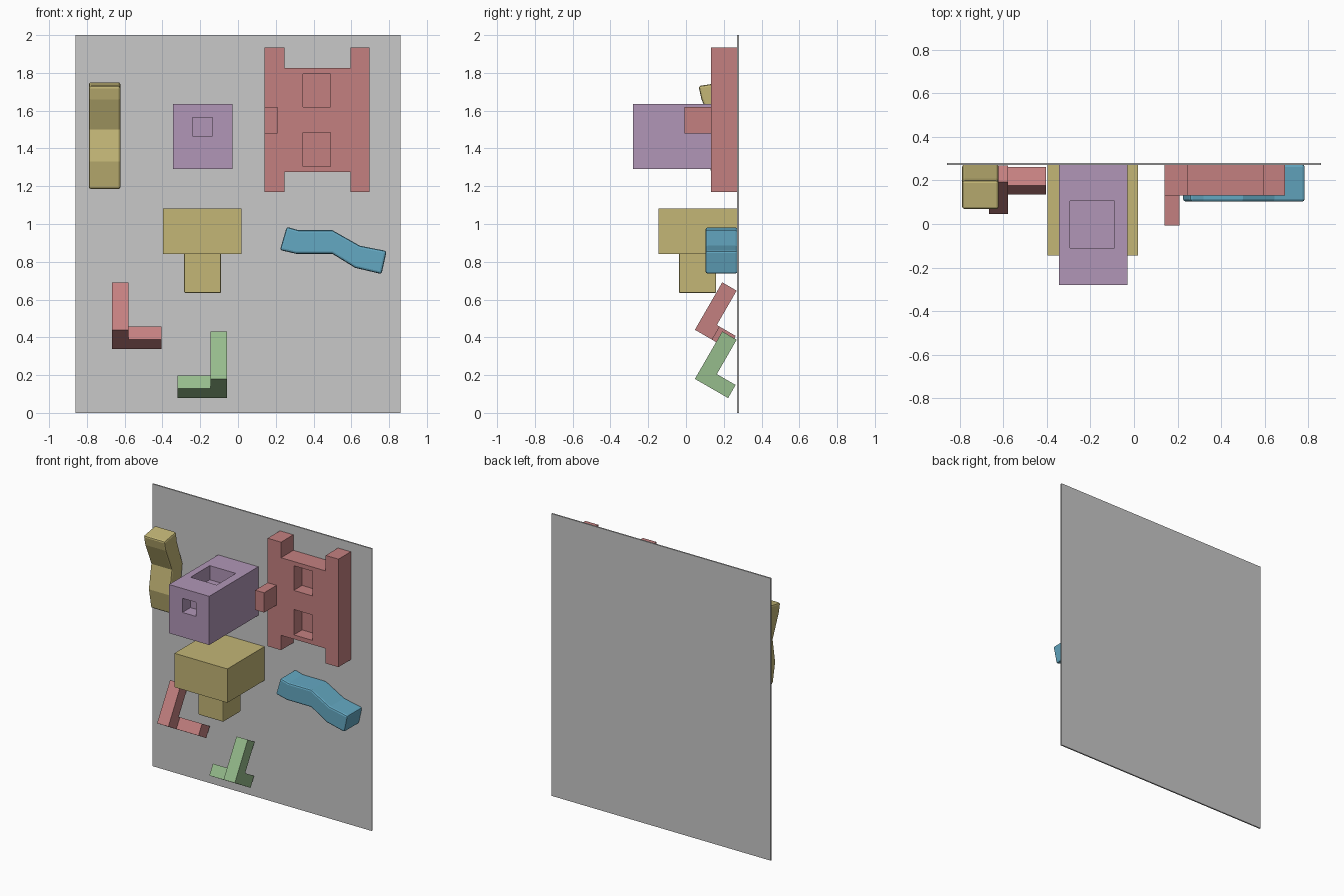
import bpy, bmesh, math

if "Cube" in bpy.data.objects:
    bpy.data.objects.remove(bpy.data.objects["Cube"])


def material(name, rgb):
    m = bpy.data.materials.new(name)
    lin = [(c / 255 / 12.92) if c < 10 else ((c / 255 + 0.055) / 1.055) ** 2.4 for c in rgb]
    m.diffuse_color = (*lin, 1)
    m.use_nodes = True
    m.node_tree.nodes["Principled BSDF"].inputs["Base Color"].default_value = m.diffuse_color
    return m


GREY = material("wall grey", (200, 200, 200))
RED = material("dusty red", (196, 128, 128))
PURPLE = material("soft purple", (177, 150, 183))
YELLOW = material("mustard", (195, 182, 118))
BLUE = material("sky blue", (100, 168, 194))
GREEN = material("leaf green", (150, 188, 140))


def finish(bm, name, mat):
    bmesh.ops.recalc_face_normals(bm, faces=bm.faces)
    me = bpy.data.meshes.new(name)
    bm.to_mesh(me)
    bm.free()
    me.materials.append(mat)
    ob = bpy.data.objects.new(name, me)
    bpy.context.collection.objects.link(ob)
    return ob


def box(name, x, y, z, mat):
    bm = bmesh.new()
    bmesh.ops.create_cube(bm, size=1)
    for v in bm.verts:
        v.co = [r[0] if c < 0 else r[1] for c, r in zip(v.co, (x, y, z))]
    return finish(bm, name, mat)


def prism(name, pts, place, a, b, mat):
    """Extrude a 2D outline between depths a and b; place maps (p, q, depth) to xyz."""
    bm = bmesh.new()
    lo = [bm.verts.new(place(p, q, a)) for p, q in pts]
    hi = [bm.verts.new(place(p, q, b)) for p, q in pts]
    n = len(pts)
    bm.faces.new(lo)
    bm.faces.new(hi)
    for i in range(n):
        bm.faces.new((lo[i], lo[(i + 1) % n], hi[(i + 1) % n], hi[i]))
    return finish(bm, name, mat)


def bevel(ob, width):
    m = ob.modifiers.new("rounded edges", 'BEVEL')
    m.width, m.segments, m.limit_method = width, 2, 'ANGLE'
    m.angle_limit = math.radians(50)


def cut(ob, cutter):
    m = ob.modifiers.new("pocket", 'BOOLEAN')
    m.operation, m.object, m.solver = 'DIFFERENCE', cutter, 'EXACT'
    cutter.hide_render = True
    cutter.hide_set(True)


BACK = 0.274  # holds stop just inside the wall panel

# Wall panel
box("wall_panel", (-0.86, 0.86), (0.27, 0.28), (0, 2), GREY)

# Red ladder-shaped hold with two pockets and a small side knob
frame = [(0.14, 1.17), (0.245, 1.17), (0.245, 1.275), (0.595, 1.275), (0.595, 1.17), (0.695, 1.17),
         (0.695, 1.935), (0.595, 1.935), (0.595, 1.825), (0.245, 1.825), (0.245, 1.935), (0.14, 1.935)]
ladder = prism("ladder_hold", frame, lambda p, q, d: (p, d, q), 0.132, BACK, RED)
for i, z in enumerate([(1.305, 1.485), (1.62, 1.795)]):
    cut(ladder, box(f"ladder_pocket_cutter_{i}", (0.345, 0.49), (0.0, 0.225), z, RED))
box("ladder_side_knob", (0.14, 0.21), (-0.007, 0.133), (1.48, 1.62), RED)

# Purple box hold with a top pocket and a front pocket
block = box("box_hold", (-0.345, -0.03), (-0.28, BACK), (1.29, 1.635), PURPLE)
cut(block, box("top_pocket_cutter", (-0.295, -0.09), (-0.11, 0.105), (1.535, 1.8), PURPLE))
cut(block, box("front_pocket_cutter", (-0.24, -0.135), (-0.4, -0.19), (1.465, 1.565), PURPLE))

# Yellow block hold with a stub below
box("block_hold", (-0.397, 0.018), (-0.145, BACK), (0.842, 1.082), YELLOW)
bevel(box("block_stub", (-0.285, -0.09), (-0.037, 0.16), (0.635, 0.86), YELLOW), 0.006)

# Two wavy holds: one flat on the wall, one standing upright
wave = [(0.258, 0.985), (0.32, 0.967), (0.50, 0.967), (0.645, 0.885), (0.787, 0.857),
        (0.76, 0.735), (0.62, 0.768), (0.50, 0.842), (0.31, 0.842), (0.222, 0.862)]
bevel(prism("wavy_hold_flat", wave, lambda p, q, d: (p, d, q), 0.103, BACK, BLUE), 0.012)
upright = [(0.066, 1.73), (0.082, 1.66), (0.15, 1.50), (0.122, 1.33), (0.15, 1.185),
           (BACK, 1.19), (0.25, 1.33), (BACK, 1.50), (0.21, 1.68), (0.20, 1.752)]
bevel(prism("wavy_hold_upright", upright, lambda p, q, d: (d, p, q), -0.79, -0.622, YELLOW), 0.012)

# Three-armed corner holds, tilted 30 degrees; the second mirrors the first
C, S = math.cos(math.radians(30)), math.sin(math.radians(30))


def corner_hold(name, x0, side, z0, mat):
    def place(u, v, d):
        return (x0 + side * d, 0.047 + u * C + v * S, z0 - u * S + v * C)
    ell = [(0, 0), (0.203, 0), (0.203, 0.08), (0.088, 0.08), (0.088, 0.29), (0, 0.29)]
    prism(name + "_upright", ell, place, 0, 0.088, mat)
    arm = [(0.103, 0), (0.203, 0), (0.203, 0.08), (0.103, 0.08)]
    prism(name + "_side_arm", arm, place, 0.088, 0.262, mat)


corner_hold("red_corner_hold", -0.667, 1, 0.44, RED)
corner_hold("green_corner_hold", -0.058, -1, 0.18, GREEN)
